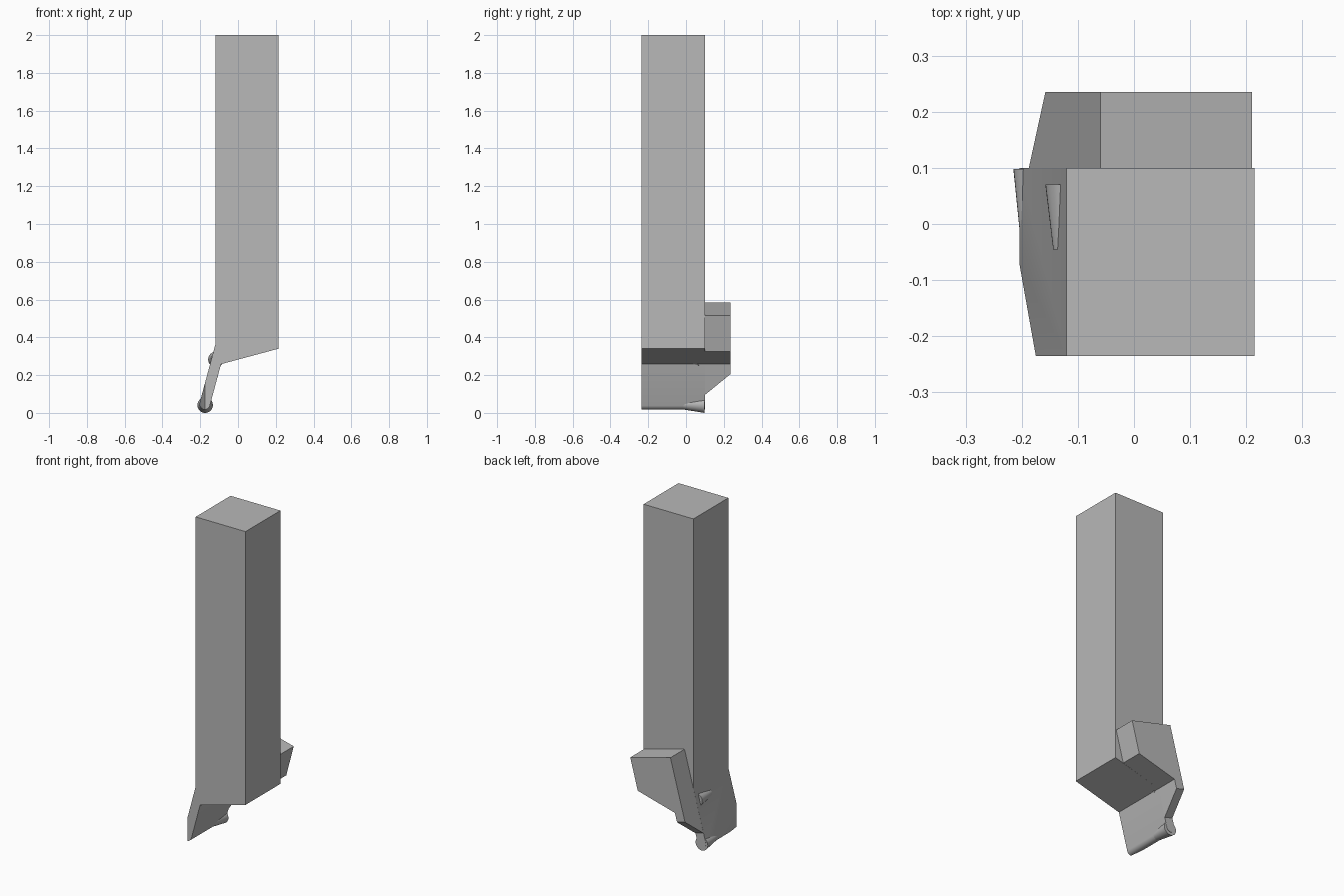
import bpy, bmesh, math
from mathutils import Vector

if "Cube" in bpy.data.objects:
    bpy.data.objects.remove(bpy.data.objects["Cube"])

steel = bpy.data.materials.new("steel grey")
steel.diffuse_color = (0.48, 0.48, 0.48, 1)
steel.use_nodes = True
steel.node_tree.nodes["Principled BSDF"].inputs["Base Color"].default_value = steel.diffuse_color

TILT = math.radians(15)
SLOPE = math.tan(TILT)
LEFT = lambda z: -0.06 - (0.585 - z) * SLOPE     # leaning outer face
RIGHT = lambda z: -0.09 - (0.258 - z) * SLOPE    # leaning inner face
R = 0.028                                        # blade half thickness
CX, CZ = -0.176, 0.046                           # centre of rounded lower edge


def finish(bm, name):
    bmesh.ops.recalc_face_normals(bm, faces=bm.faces)
    me = bpy.data.meshes.new(name)
    bm.to_mesh(me)
    bm.free()
    me.materials.append(steel)
    ob = bpy.data.objects.new(name, me)
    bpy.context.collection.objects.link(ob)
    bpy.ops.object.select_all(action='DESELECT')
    ob.select_set(True)
    bpy.context.view_layer.objects.active = ob
    bpy.ops.object.shade_smooth_by_angle(angle=math.radians(25))
    return ob


def prism(profile, y0, y1):
    """Extrude an x-z outline along y."""
    bm = bmesh.new()
    face = bm.faces.new([bm.verts.new((x, y0, z)) for x, z in profile])
    new = bmesh.ops.extrude_face_region(bm, geom=[face])["geom"]
    moved = [v for v in new if isinstance(v, bmesh.types.BMVert)]
    bmesh.ops.translate(bm, verts=moved, vec=(0, y1 - y0, 0))
    return bm


def cut(bm, point, normal):
    """Remove everything on the normal's side of a plane and cap it."""
    geom = bm.verts[:] + bm.edges[:] + bm.faces[:]
    res = bmesh.ops.bisect_plane(bm, geom=geom, plane_co=point,
                                 plane_no=normal, clear_outer=True)
    edges = [e for e in res["geom_cut"] if isinstance(e, bmesh.types.BMEdge)]
    bmesh.ops.contextual_create(bm, geom=edges)


# rounded lower edge shared by the blade
arc = []
for i in range(13):
    a = -TILT - math.pi * i / 12
    arc.append((CX + R * math.cos(a), CZ + R * math.sin(a)))

# square shank running into the leaning blade, front corner trimmed upright
shank = prism([(-0.12, 2), (0.215, 2), (0.215, 0.34), (-0.09, 0.258)]
              + arc + [(-0.12, 0.362)], -0.235, 0.10)
cut(shank, (-0.175, -0.235, 0), Vector((-0.16, -0.0285, 0)))
finish(shank, "shank_and_blade")

# leaning head block on the back, lower end cut diagonally
head = prism([(-0.06, 0.585), (0.21, 0.515), (0.16, 0.326), (-0.09, 0.258),
              (RIGHT(0.02), 0.02), (LEFT(0.035), 0.035)], 0.10, 0.235)
across = Vector((math.cos(TILT), 0, -math.sin(TILT)))
along = Vector((SLOPE * 0.11, 0.135, 0.11))
normal = across.cross(along)
if normal.z > 0:
    normal.negate()
cut(head, (RIGHT(0.095), 0.10, 0.095), normal)
finish(head, "head_block")


# flared sockets at the lower edge and the top of the blade
def flare(name, start, end, r0, r1, sides=32):
    bm = bmesh.new()
    rings = []
    for (x, y, z), r in ((start, r0), (end, r1)):
        rings.append([bm.verts.new((x + r * math.cos(2 * math.pi * i / sides), y,
                                    z + r * math.sin(2 * math.pi * i / sides)))
                      for i in range(sides)])
        bm.faces.new(rings[-1])
    for i in range(sides):
        j = (i + 1) % sides
        bm.faces.new((rings[0][i], rings[0][j], rings[1][j], rings[1][i]))
    finish(bm, name)


flare("lower_flare", (CX, -0.02, CZ), (CX + 0.002, 0.098, 0.041), 0.027, 0.041)
flare("upper_flare", (-0.117, -0.045, 0.283), (-0.117, 0.07, 0.283), 0.027, 0.041)
